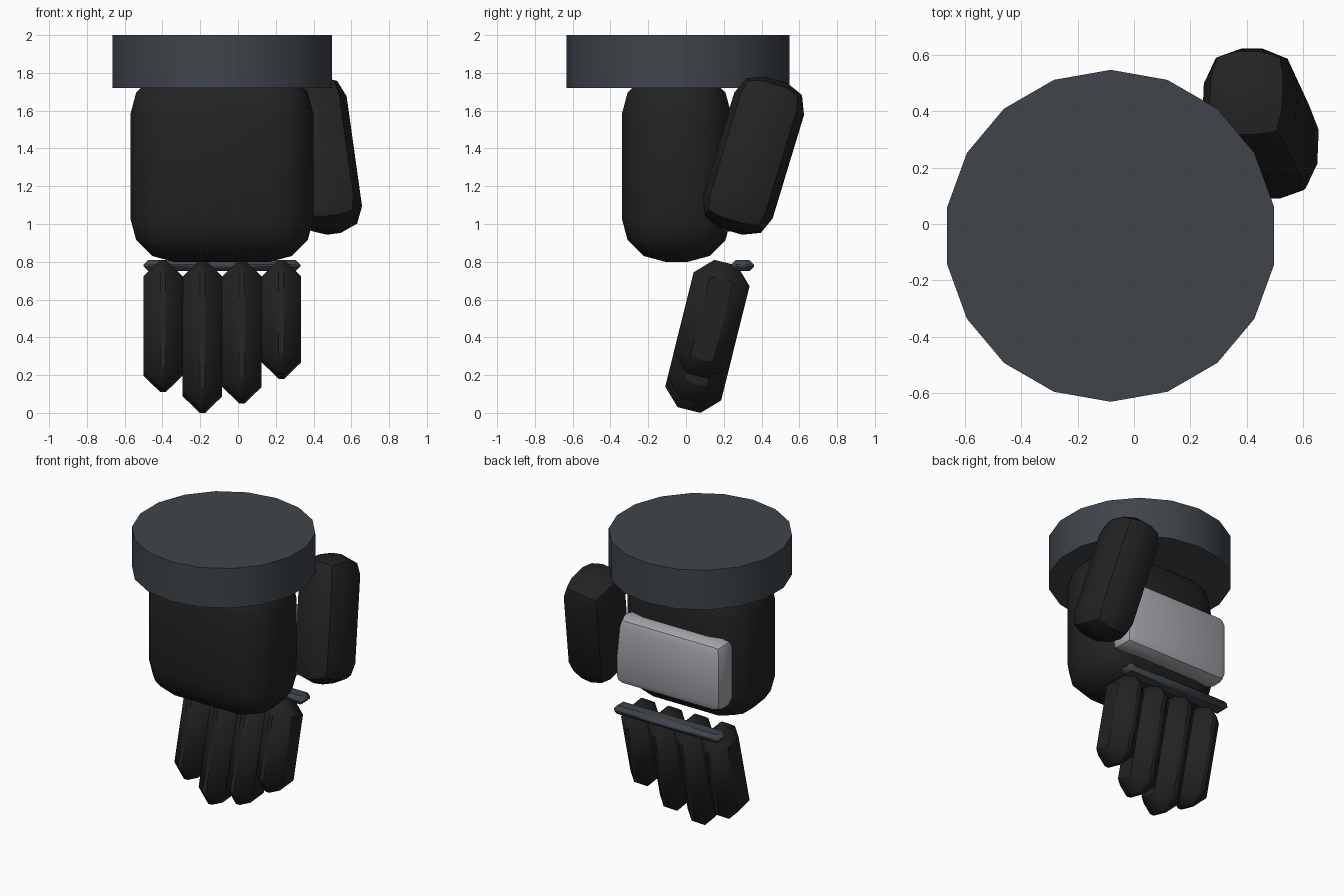
import bpy
import bmesh
from math import radians, cos, sin, tan
from mathutils import Vector

default = bpy.data.objects.get("Cube")
if default:
    bpy.data.objects.remove(default, do_unlink=True)


def make_material(name, color, roughness=0.6):
    mat = bpy.data.materials.new(name)
    mat.use_nodes = True
    mat.diffuse_color = (*color, 1)
    shader = mat.node_tree.nodes["Principled BSDF"]
    shader.inputs["Base Color"].default_value = (*color, 1)
    shader.inputs["Roughness"].default_value = roughness
    return mat


black = make_material("black leather", (0.016, 0.016, 0.016))
slate = make_material("dark slate", (0.05, 0.059, 0.07))
silver = make_material("silver grey", (0.38, 0.39, 0.42))


def finish(obj, name, mat):
    obj.name = obj.data.name = name
    obj.data.materials.append(mat)
    bpy.ops.object.select_all(action="DESELECT")
    obj.select_set(True)
    bpy.context.view_layer.objects.active = obj
    bpy.ops.object.shade_smooth_by_angle(angle=radians(40))
    return obj


def bevelled_box(name, mat, center, size, bevel, segments=1):
    """Box with all edges bevelled, kept at its own origin."""
    mesh = bpy.data.meshes.new(name)
    bm = bmesh.new()
    bmesh.ops.create_cube(bm, size=1)
    bmesh.ops.scale(bm, vec=size, verts=bm.verts)
    bmesh.ops.bevel(bm, geom=bm.edges[:], offset=bevel, segments=segments,
                    profile=0.5, affect="EDGES")
    bm.to_mesh(mesh)
    bm.free()
    obj = bpy.data.objects.new(name, mesh)
    bpy.context.collection.objects.link(obj)
    obj.location = center
    return finish(obj, name, mat)


# Wrist cuff
bpy.ops.mesh.primitive_cylinder_add(vertices=18, radius=0.59, depth=0.28,
                                    location=(-0.083, -0.042, 1.86))
finish(bpy.context.object, "wrist_cuff", slate)

# Palm
bevelled_box("palm", black, (-0.085, -0.05, 1.305), (0.97, 0.58, 1.01), 0.23, 3)

# Thumb, leaning back and inward towards the wrist
thumb = bevelled_box("thumb", black, (0.45, 0.357, 1.362), (0.335, 0.385, 0.835), 0.13, 2)
thumb.rotation_euler = (radians(-16.7), radians(-8), 0)

# Four fingers sharing one slanted line, with tops at the same height
tilt = radians(14)
bevel, width, depth, top = 0.09, 0.209, 0.305, 0.81
fingers = (("little_finger", 0.11), ("ring_finger", 0.0),
           ("middle_finger", 0.05), ("index_finger", 0.18))
for i, (name, bottom) in enumerate(fingers):
    x = -0.397 + i * width
    z = (top + bottom) / 2
    y = 0.112 + (z - 0.4) * tan(tilt)
    length = (top - bottom - (depth - 2 * bevel) * sin(tilt)) / cos(tilt)
    finger = bevelled_box(name, black, (x, y, z), (width, depth, length), bevel)
    finger.rotation_euler.x = -tilt

# Knuckle bar and plate on the back of the hand
bevelled_box("knuckle_bar", slate, (-0.085, 0.3, 0.78), (0.83, 0.12, 0.06), 0.025)
bevelled_box("hand_plate", silver, (-0.085, 0.25, 1.197), (0.83, 0.19, 0.475), 0.06, 2)
